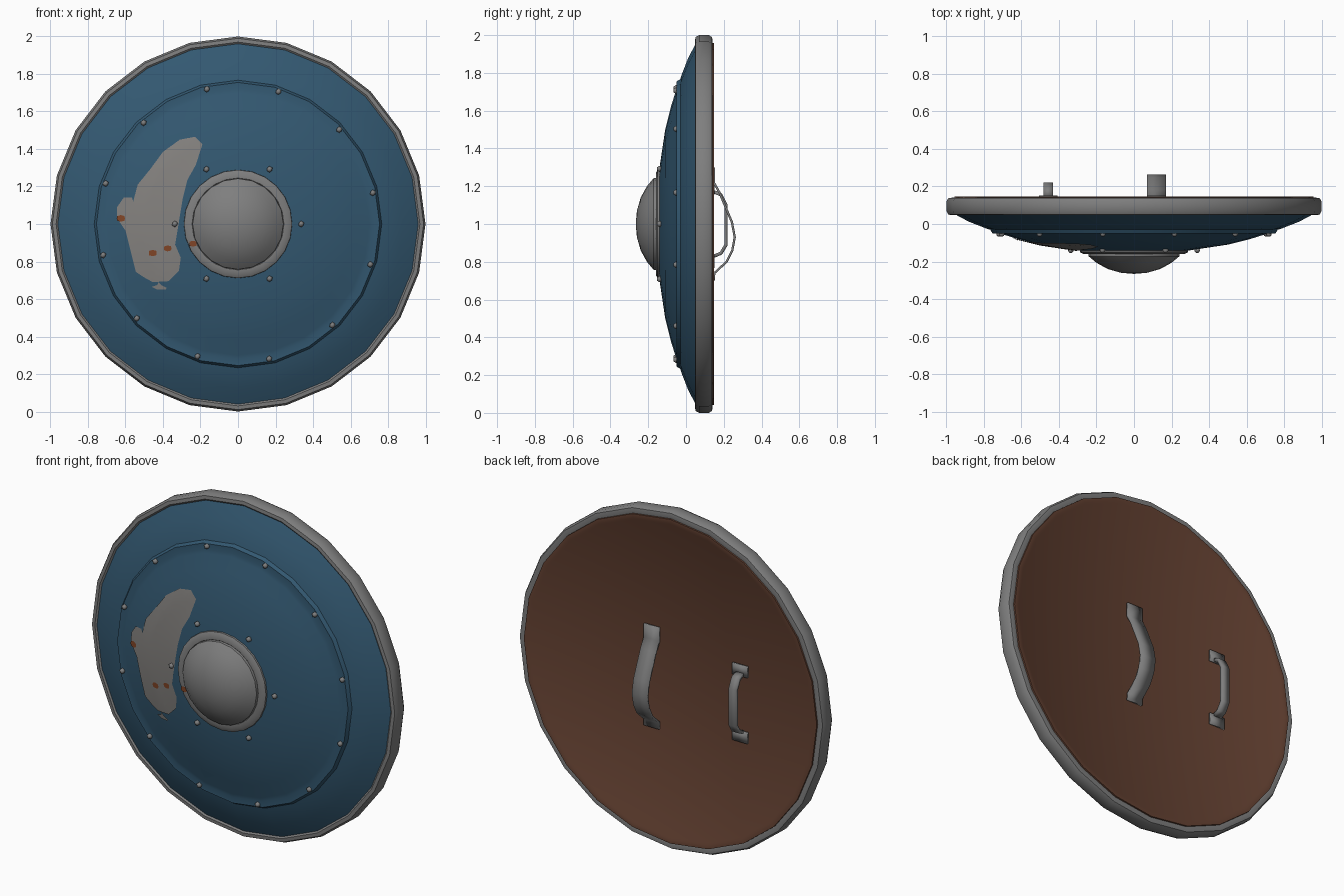
import bpy, bmesh, math
from math import sin, cos, pi, hypot

if "Cube" in bpy.data.objects:
    bpy.data.objects.remove(bpy.data.objects["Cube"])

CZ = 1.0  # height of the shield centre


def material(name, rgb):
    m = bpy.data.materials.new(name)
    m.diffuse_color = (*rgb, 1)
    m.use_nodes = True
    m.node_tree.nodes["Principled BSDF"].inputs["Base Color"].default_value = m.diffuse_color
    return m


BLUE = material("blue_paint", (0.033, 0.098, 0.165))
STEEL = material("grey_steel", (0.21, 0.21, 0.21))
EMBLEM = material("pale_grey_paint", (0.23, 0.22, 0.21))
WOOD = material("brown_wood", (0.13, 0.054, 0.032))
RUST = material("rust_brown", (0.22, 0.06, 0.02))


def finish(bm, name, mat, angle=40):
    bmesh.ops.recalc_face_normals(bm, faces=bm.faces)
    me = bpy.data.meshes.new(name)
    bm.to_mesh(me)
    bm.free()
    me.materials.append(mat)
    ob = bpy.data.objects.new(name, me)
    bpy.context.collection.objects.link(ob)
    bpy.ops.object.select_all(action='DESELECT')
    ob.select_set(True)
    bpy.context.view_layer.objects.active = ob
    bpy.ops.object.shade_smooth_by_angle(angle=math.radians(angle))
    return ob


def lathe(name, profile, mat, segs=24, closed=False):
    """Spin (radius, y) points around the shield's axis."""
    bm = bmesh.new()
    rings = []
    for r, y in profile:
        if r == 0:
            rings.append([bm.verts.new((0, y, CZ))] * segs)
        else:
            rings.append([bm.verts.new((r * cos(2 * pi * i / segs), y,
                                        CZ + r * sin(2 * pi * i / segs))) for i in range(segs)])
    pairs = list(zip(rings, rings[1:]))
    if closed:
        pairs.append((rings[-1], rings[0]))
    for a, b in pairs:
        for i in range(segs):
            j = (i + 1) % segs
            bm.faces.new(list(dict.fromkeys((a[i], a[j], b[j], b[i]))))
    return finish(bm, name, mat)


# Face of the shield: outer dish, raised inner dish, flat wooden back
FACE = [(0, -0.15), (0.30, -0.14), (0.50, -0.11), (0.62, -0.08), (0.70, -0.055)]
lathe("outer_dish", [(0.70, -0.045), (0.78, -0.027), (0.88, 0.012), (0.97, 0.06)], BLUE)
lathe("inner_dish", FACE + [(0.72, -0.05), (0.755, -0.05), (0.768, -0.028)], BLUE)
lathe("back_board", [(0, 0.142), (0.925, 0.142), (0.935, 0.147), (0.958, 0.147), (0.96, 0.13)], WOOD)

# Rounded metal rim
lathe("rim", [(0.955, 0.06), (0.97, 0.048), (0.99, 0.05), (1.0, 0.07), (1.0, 0.12),
              (0.99, 0.138), (0.965, 0.141), (0.95, 0.135)], STEEL, closed=True)

# Boss: flange and dome
lathe("boss_flange", [(0.29, -0.135), (0.288, -0.15), (0.27, -0.16), (0.245, -0.16), (0.23, -0.145)], STEEL)
lathe("boss_dome", [(0.245, -0.15), (0.242, -0.172), (0.20, -0.207), (0.14, -0.24),
                    (0.07, -0.26), (0, -0.266)], STEEL, segs=20)


def face_y(x, z):
    """Depth of the inner dish at a point."""
    r = hypot(x, z - CZ)
    for (r0, y0), (r1, y1) in zip(FACE, FACE[1:]):
        if r <= r1:
            return y0 + (y1 - y0) * (r - r0) / (r1 - r0)
    return FACE[-1][1]


# Rivets around the boss and around the raised ring
def rivets(name, count, radius, y, start):
    bm = bmesh.new()
    for i in range(count):
        a = math.radians(start) + 2 * pi * i / count
        new = bmesh.ops.create_icosphere(bm, subdivisions=1, radius=0.017)["verts"]
        bmesh.ops.translate(bm, verts=new, vec=(radius * cos(a), y, CZ + radius * sin(a)))
    finish(bm, name, STEEL, 60)


rivets("boss_rivets", 6, 0.337, -0.14, 0)
rivets("ring_rivets", 12, 0.738, -0.053, 13)


def painted_patch(name, outline, mat, lift):
    """Flat outline, sliced on a grid and laid onto the curved face."""
    bm = bmesh.new()
    bm.faces.new([bm.verts.new((x, 0, z)) for x, z in outline])
    bmesh.ops.triangulate(bm, faces=bm.faces[:])
    for k in range(40):
        for co, no in (((-1 + k * 0.05, 0, 0), (1, 0, 0)), ((0, 0, k * 0.05), (0, 0, 1))):
            bmesh.ops.bisect_plane(bm, geom=bm.verts[:] + bm.edges[:] + bm.faces[:],
                                   plane_co=co, plane_no=no)
    for v in bm.verts:
        v.co.y = face_y(v.co.x, v.co.z) - lift
    for f in bm.faces:
        f.normal_update()
        if f.normal.y > 0:
            f.normal_flip()
    ob = finish(bm, name, mat)
    return ob


# Painted winged emblem with a curling tail
WING = [(-.23, 1.465), (-.19, 1.425), (-.225, 1.315), (-.27, 1.235), (-.325, 1.185), (-.295, 1.135),
        (-.355, 1.10), (-.375, 1.065), (-.36, 1.0), (-.38, .945), (-.335, .89), (-.305, .82),
        (-.315, .75), (-.37, .695), (-.455, .69), (-.50, .715), (-.545, .745), (-.50, .755),
        (-.46, .735), (-.40, .735), (-.365, .775), (-.38, .825), (-.44, .815), (-.50, .85),
        (-.515, .92), (-.60, .965), (-.645, 1.03), (-.645, 1.09), (-.61, 1.14), (-.565, 1.14),
        (-.55, 1.09), (-.53, 1.15), (-.535, 1.21), (-.47, 1.29), (-.40, 1.385), (-.31, 1.45)]
painted_patch("winged_emblem", WING, EMBLEM, 0.005)
painted_patch("emblem_tail_tip", [(-.46, .665), (-.43, .675), (-.425, .69), (-.41, .675), (-.38, .66),
                                  (-.385, .65), (-.43, .65)], EMBLEM, 0.005)

# Rust spots
for n, (x, z, r, lift) in enumerate([(-.625, 1.03, .022, .008), (-.455, .845, .021, .008),
                                     (-.375, .87, .02, .008), (-.24, .895, .02, .021)]):
    spot = [(x + r * (1 + .25 * (i % 2)) * cos(i * pi / 4), z + r * .8 * sin(i * pi / 4)) for i in range(8)]
    painted_patch(f"rust_spot_{n + 1}", spot, RUST, lift)


def ribbon(name, x, width, path, thickness):
    """Bent strip of (y, z) points with a constant width along x."""
    bm = bmesh.new()
    rows = [[bm.verts.new((x + s * width / 2, y, z)) for s in (-1, 1)] for y, z in path]
    for a, b in zip(rows, rows[1:]):
        bm.faces.new((a[0], a[1], b[1], b[0]))
    ob = finish(bm, name, STEEL)
    mod = ob.modifiers.new("thickness", 'SOLIDIFY')
    mod.thickness = thickness
    mod.offset = 0
    return ob


# Arm strap and hand grip on the back
ribbon("arm_strap", 0.12, 0.10, [(.147, 1.30), (.147, 1.22), (.178, 1.165), (.205, 1.10), (.243, 1.01),
                                 (.258, .93), (.245, .86), (.215, .80), (.15, .74), (.147, .70)], 0.012)
ribbon("hand_grip", -0.457, 0.05, [(.148, 1.17), (.185, 1.155), (.212, 1.10), (.212, .89),
                                   (.185, .845), (.148, .83)], 0.018)
for side, z in (("upper", 1.19), ("lower", 0.80)):
    ribbon(f"grip_plate_{side}", -0.457, 0.10, [(.147, z + .033), (.147, z - .033)], 0.01)
